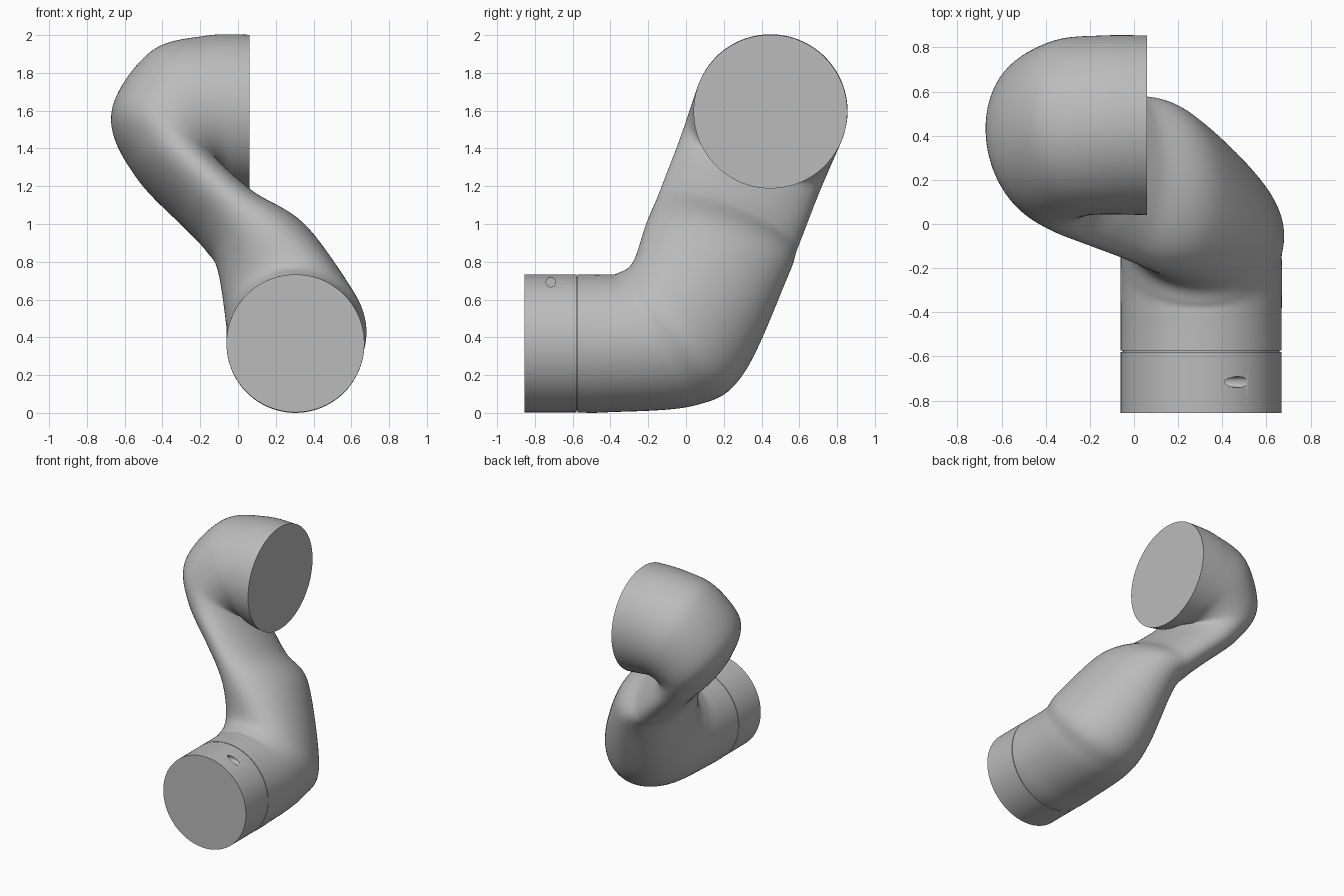
import bpy, bmesh, math
from mathutils import Vector

if "Cube" in bpy.data.objects:
    bpy.data.objects.remove(bpy.data.objects["Cube"])

grey = bpy.data.materials.new("plain grey")
grey.use_nodes = True
colour = (0.5, 0.5, 0.5, 1)
grey.diffuse_color = colour
grey.node_tree.nodes["Principled BSDF"].inputs["Base Color"].default_value = colour

SIDES, STEPS = 96, 14
X = Vector((1, 0, 0))
RISE = Vector((0, 0.36, 0.933))       # direction the leg climbs in side view
ACROSS = Vector((0, 0.933, -0.36))    # wide axis of the flattened leg
OUTLET = Vector((0.06, 0.447, 1.595))
R_IN, R_OUT = 0.365, 0.407


def make_object(name, bm):
    bmesh.ops.recalc_face_normals(bm, faces=bm.faces)
    mesh = bpy.data.meshes.new(name)
    bm.to_mesh(mesh)
    bm.free()
    obj = bpy.data.objects.new(name, mesh)
    bpy.context.collection.objects.link(obj)
    mesh.materials.append(grey)
    return obj


def smooth(obj):
    bpy.ops.object.select_all(action='DESELECT')
    obj.select_set(True)
    bpy.context.view_layer.objects.active = obj
    bpy.ops.object.shade_smooth_by_angle(angle=math.radians(40))


def loft(name, sections):
    """Skin elliptical sections given as (centre, half axis, half axis)."""
    bm = bmesh.new()
    rings = []
    for c, a, b in sections:
        angles = [2 * math.pi * i / SIDES for i in range(SIDES)]
        rings.append([bm.verts.new(c + a * math.cos(t) + b * math.sin(t)) for t in angles])
    for r, s in zip(rings, rings[1:]):
        for i in range(SIDES):
            j = (i + 1) % SIDES
            bm.faces.new((r[i], r[j], s[j], s[i]))
    bm.faces.new(rings[0])
    bm.faces.new(rings[-1])
    return make_object(name, bm)


def lower(y, z, by, bz, x=0.304, half=R_IN):
    """Section of the inlet and first bend, tilting about x."""
    return Vector((x, y, z)), X * half, Vector((0, by, bz))


def upper(outer, inner, wide):
    """Section of the leg and second bend, from its outer and inner points."""
    o, i = (OUTLET + X * (p[0] - OUTLET.x) + RISE * p[1] for p in (outer, inner))
    return (o + i) / 2, (i - o) / 2, ACROSS * wide


def spline(keys):
    """Catmull-Rom interpolation of the key sections."""
    k = [keys[0]] + keys + [keys[-1]]
    out = []
    for n in range(1, len(k) - 2):
        for step in range(STEPS):
            t = step / STEPS
            out.append([0.5 * (2 * q + (r - p) * t + (2 * p - 5 * q + 4 * r - s) * t * t
                               + (3 * q - p - 3 * r + s) * t ** 3)
                        for p, q, r, s in zip(*k[n - 1:n + 3])])
    return out + [keys[-1]]


# Bent pipe body
pipe = loft("bent_pipe", spline([
    lower(-0.574, 0.368, 0, -R_IN),
    lower(-0.42, 0.368, 0, -R_IN),
    lower(-0.155, 0.39, 0.205, -0.35),
    lower(0.01, 0.50, 0.29, -0.30, 0.295, 0.36),
    upper((-0.11, -0.88), (0.38, -0.70), 0.40),
    upper((-0.18, -0.74), (0.12, -0.53), 0.395),
    upper((-0.29, -0.61), (-0.02, -0.41), 0.395),
    upper((-0.56, -0.31), (-0.07, -0.36), 0.395),
    upper((-0.67, -0.01), (-0.09, -0.34), 0.40),
    upper((-0.47, 0.31), (-0.07, -0.36), R_OUT),
    upper((-0.18, 0.40), (-0.03, -0.39), R_OUT),
    upper((0.06, R_OUT), (0.06, -R_OUT), R_OUT),
]))
smooth(pipe)

# Inlet collar, with a core that closes the narrow seam
collar = loft("inlet_collar", [lower(y, 0.368, 0, -R_IN) for y in (-0.855, -0.579)])
core = loft("seam_core", [lower(y, 0.368, 0, -0.355, half=0.355) for y in (-0.59, -0.56)])
smooth(core)

# Small hole drilled sideways into the collar
bm = bmesh.new()
bmesh.ops.create_cone(bm, cap_ends=True, segments=32, radius1=0.025, radius2=0.025, depth=0.4)
drill = make_object("drill_cutter", bm)
drill.rotation_euler.y = math.pi / 2
drill.location = (0.6, -0.716, 0.692)
drill.hide_render = True
cut = collar.modifiers.new("hole", 'BOOLEAN')
cut.operation = 'DIFFERENCE'
cut.solver = 'EXACT'
cut.object = drill
bpy.context.view_layer.objects.active = collar
bpy.ops.object.modifier_apply(modifier=cut.name)
bpy.data.objects.remove(drill)
smooth(collar)
